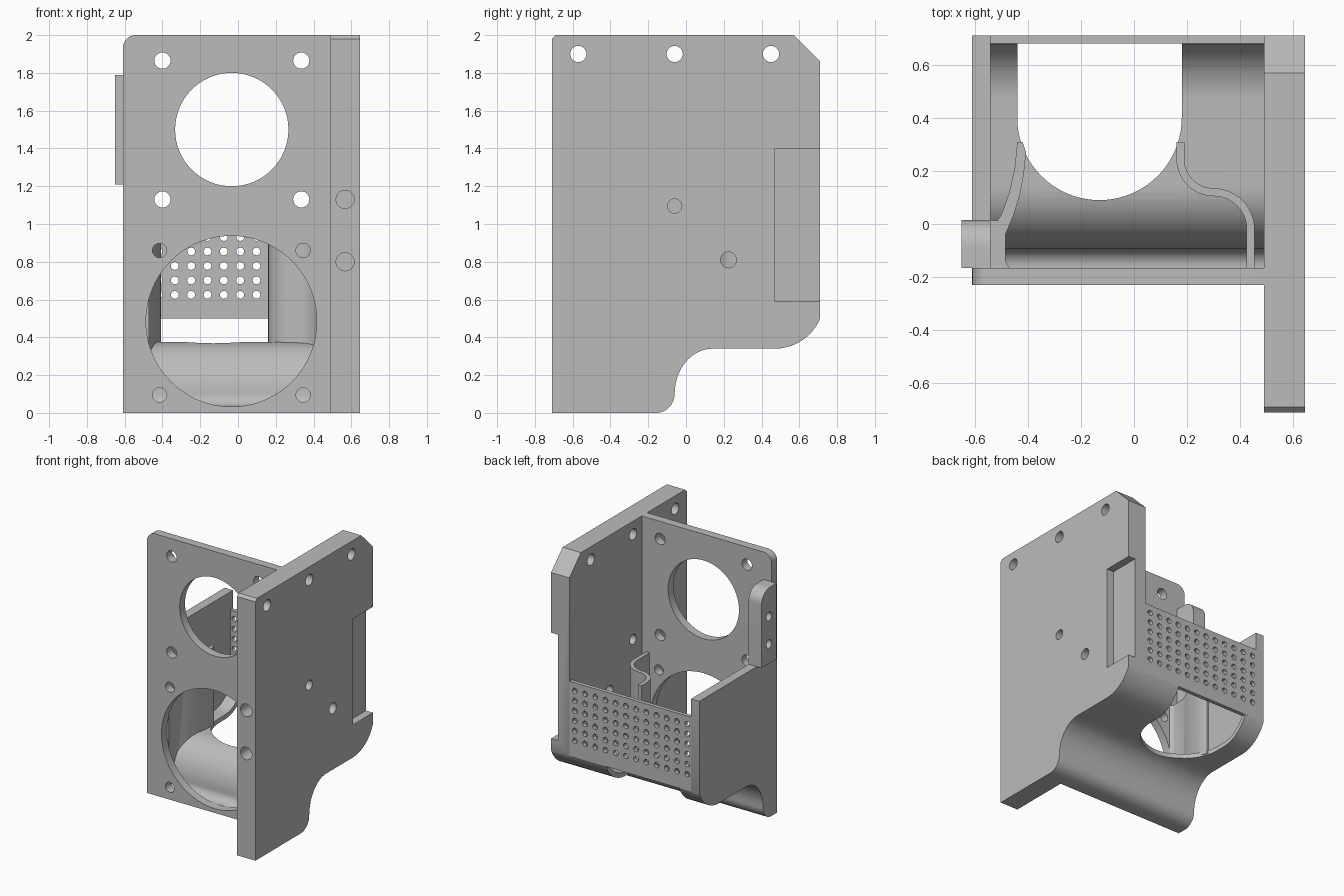
import bpy
import bmesh
from math import cos, sin, radians
from mathutils import Vector

if "Cube" in bpy.data.objects:
    bpy.data.objects.remove(bpy.data.objects["Cube"], do_unlink=True)

grey = bpy.data.materials.new("plain grey")
grey.use_nodes = True
grey.diffuse_color = (0.5, 0.5, 0.5, 1)
grey.node_tree.nodes["Principled BSDF"].inputs["Base Color"].default_value = (0.5, 0.5, 0.5, 1)


# --- helpers ---
def arc(cx, cy, rx, start, end, n=12, ry=None):
    ry = ry or rx
    angles = [radians(start + (end - start) * i / n) for i in range(n + 1)]
    return [(cx + rx * cos(a), cy + ry * sin(a)) for a in angles]


def circle(cx, cy, r, n=24):
    return arc(cx, cy, r, 0, 360, n)[:-1]


def offset(path, t):
    """Path shifted to its left by t."""
    out = []
    for i, p in enumerate(path):
        a, b = Vector(path[max(i - 1, 0)]), Vector(path[min(i + 1, len(path) - 1)])
        d = (b - a).normalized()
        out.append((p[0] - d.y * t, p[1] + d.x * t))
    return out


def band(path, t):
    return path + offset(path, t)[::-1]


def prism(name, outlines, axis, lo, hi):
    """Extrude one or more closed outlines along an axis."""
    place = {"x": lambda p, h: (h, p[0], p[1]),
             "y": lambda p, h: (p[0], h, p[1]),
             "z": lambda p, h: (p[0], p[1], h)}[axis]
    bm = bmesh.new()
    for pts in outlines:
        low = [bm.verts.new(place(p, lo)) for p in pts]
        high = [bm.verts.new(place(p, hi)) for p in pts]
        bm.faces.new(low)
        bm.faces.new(high)
        for i in range(len(pts)):
            j = (i + 1) % len(pts)
            bm.faces.new((low[i], low[j], high[j], high[i]))
    bmesh.ops.recalc_face_normals(bm, faces=bm.faces)
    mesh = bpy.data.meshes.new(name)
    bm.to_mesh(mesh)
    bm.free()
    mesh.materials.append(grey)
    obj = bpy.data.objects.new(name, mesh)
    bpy.context.collection.objects.link(obj)
    return obj


def boolean(obj, tool, operation="DIFFERENCE"):
    """Apply a boolean and drop the tool."""
    tool.hide_render = True
    mod = obj.modifiers.new("cut", "BOOLEAN")
    mod.operation, mod.solver, mod.object = operation, "EXACT", tool
    graph = bpy.context.evaluated_depsgraph_get()
    graph.update()
    old = obj.data
    obj.data = bpy.data.meshes.new_from_object(obj.evaluated_get(graph))
    obj.modifiers.clear()
    bpy.data.meshes.remove(old)
    bpy.data.objects.remove(tool, do_unlink=True)


def box(x0, x1, y0, y1):
    return [(x0, y0), (x1, y0), (x1, y1), (x0, y1)]


# shared underside curve in the y-z plane
underside = ([(-0.165, 0)] + arc(-0.16, 0.1, 0.1, -90, 0)
             + arc(0.14, 0.1, 0.2, 180, 90, 16, 0.24)[1:]
             + arc(0.47, 0.6, 0.26, -90, -22.6))
BACK, FRONT = 0.71, -0.23
LEFT, INNER, RIGHT, OUTER = -0.61, -0.54, 0.49, 0.645

# --- tall side plate with screw holes and a recess at the back ---
plate = prism("side_plate", [[(-BACK, 0)] + underside
              + [(BACK, 1.86), (0.57, 2), (-0.69, 2), (-BACK, 1.98)]], "x", RIGHT, OUTER)
holes = [circle(y, 1.9, 0.043) for y in (-0.57, -0.06, 0.45)]
holes += [circle(-0.06, 1.095, 0.038), circle(0.225, 0.81, 0.042)]
boolean(plate, prism("side_holes", holes, "x", 0.4, 0.8))
boolean(plate, prism("recess", [box(0.47, 0.9, 0.59, 1.4)], "x", OUTER - 0.06, 0.8))
boolean(plate, prism("edge_holes", [circle(0.567, z, 0.048) for z in (1.13, 0.8)],
                     "y", -0.9, -0.45))

# --- front plate with two large openings ---
front = prism("front_plate", [[(LEFT, 0), (RIGHT, 0), (RIGHT, 2)]
              + arc(LEFT + 0.07, 1.93, 0.07, 90, 180, 8)], "y", FRONT, -0.165)
holes = [circle(-0.033, 1.5, 0.3, 64), circle(-0.035, 0.485, 0.452, 80)]
holes += [circle(x, z, 0.043) for x in (-0.4, 0.335) for z in (1.13, 1.865)]
holes += [circle(x, z, 0.038) for x in (-0.415, 0.345) for z in (0.095, 0.86)]
boolean(front, prism("front_holes", holes, "y", -0.4, -0.1))

# --- low side wall ---
wall = prism("low_side_wall", [underside + [(BACK, 1.21), (-0.165, 1.21)]], "x", LEFT, INNER)

# --- mounting tab above the low wall ---
tab = prism("mounting_tab", [[(-0.165, 1.21), (0.015, 1.21)]
            + arc(-0.085, 1.69, 0.1, 0, 90, 10) + [(-0.165, 1.79)]], "x", -0.65, INNER)
boolean(tab, prism("tab_holes", [circle(-0.075, z, 0.032) for z in (1.36, 1.57)],
                   "x", -0.8, -0.4))

# --- curved floor with a rounded outlet ---
floor = prism("curved_floor", [band(underside, 0.035)], "x", INNER, RIGHT)
outlet = [(0.18, 0.9)] + arc(-0.13, 0.4, 0.31, 0, -180, 40) + [(-0.44, 0.9)]
boolean(floor, prism("outlet", [outlet], "z", -0.2, 0.8))

# --- perforated back wall ---
mesh_wall = prism("perforated_back_wall", [box(INNER, RIGHT, 0.5, 1.07)], "y", 0.68, BACK)
holes = [circle(-0.075 + 0.0865 * i, 0.625 + 0.0765 * j, 0.021, 12)
         for i in range(-5, 7) for j in range(6)]
boolean(mesh_wall, prism("vent_holes", holes, "y", 0.6, 0.8))

# --- curved duct walls, trimmed to the underside ---
right_path = ([(0.44, -0.165)] + arc(0.3, -0.02, 0.14, 0, 90)
              + arc(0.3, 0.245, 0.125, 270, 180)[1:] + [(0.175, 0.31)])
left_outline = [(INNER, -0.165), (-0.47, -0.165), (-0.485, -0.14), (-0.485, -0.04),
                (-0.455, 0.03), (-0.43, 0.11), (-0.415, 0.19), (-0.407, 0.27),
                (-0.42, 0.31), (-0.44, 0.31), (-0.45, 0.21), (-0.47, 0.12),
                (-0.5, 0.035), (-0.515, 0.012), (INNER, 0.015)]
right_outline = band(offset(right_path, -0.015), 0.03)
for name, outline in (("left_duct_wall", left_outline), ("right_duct_wall", right_outline)):
    duct = prism(name, [outline], "z", -0.1, 0.97)
    envelope = prism("envelope", [offset(underside, 0.01) + [(BACK, 1.5), (-0.165, 1.5)]],
                     "x", -0.9, 0.9)
    boolean(duct, envelope, "INTERSECT")

# --- smooth the curved faces, keep corners sharp ---
bpy.ops.object.select_all(action="DESELECT")
for obj in (plate, front, wall, tab, floor, mesh_wall,
            bpy.data.objects["left_duct_wall"], bpy.data.objects["right_duct_wall"]):
    obj.select_set(True)
    bpy.context.view_layer.objects.active = obj
bpy.ops.object.shade_smooth_by_angle(angle=radians(30))
